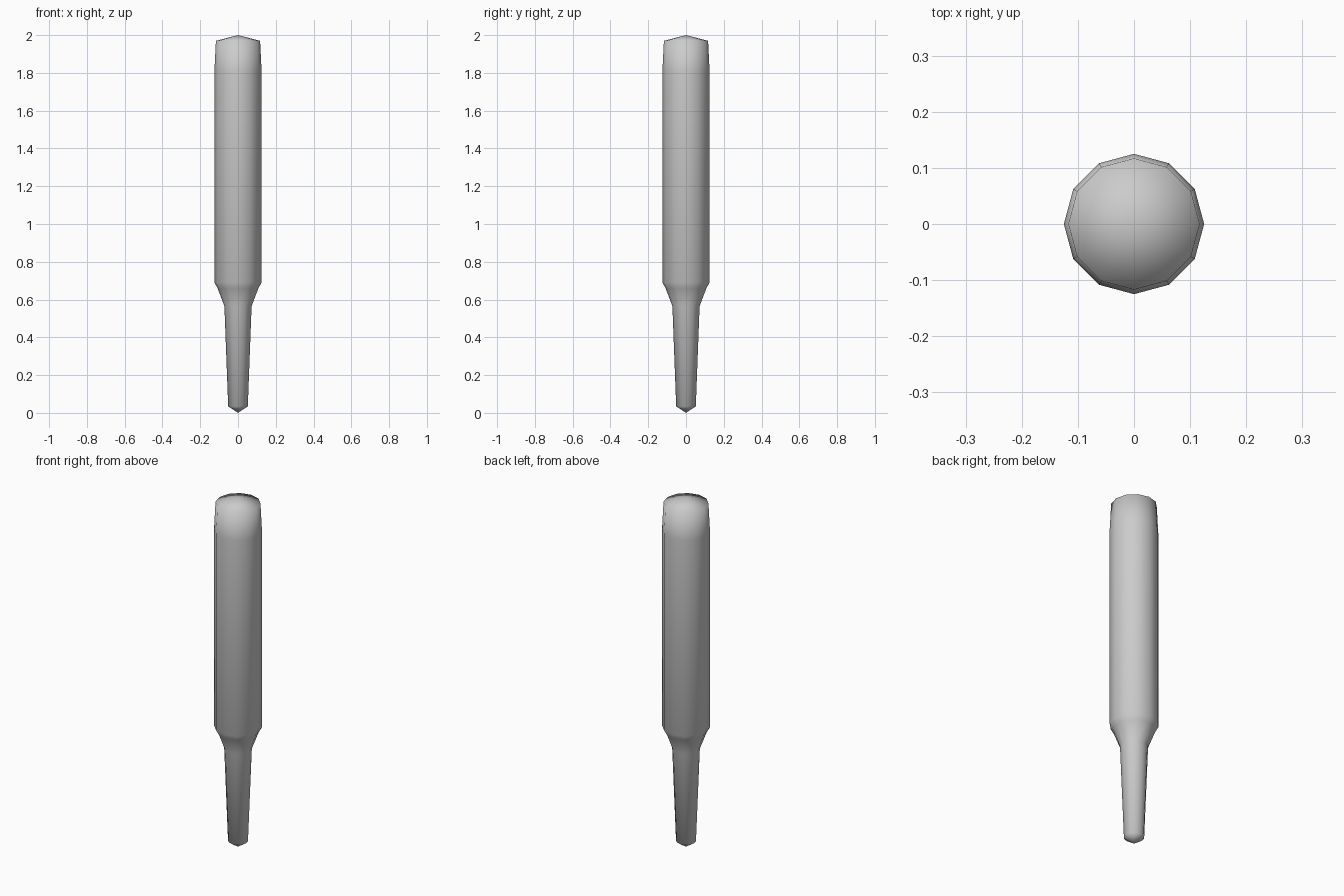
import bpy, bmesh, math

if "Cube" in bpy.data.objects:
    bpy.data.objects.remove(bpy.data.objects["Cube"])

SIDES = 12


def lathe(name, profile, bottom, top, material):
    """Revolve (radius, height) rings and close both ends with a shallow point."""
    bm = bmesh.new()
    rings = []
    for r, z in profile:
        rings.append([bm.verts.new((r * math.cos(i * math.tau / SIDES),
                                    r * math.sin(i * math.tau / SIDES), z))
                      for i in range(SIDES)])
    low = bm.verts.new((0, 0, bottom))
    high = bm.verts.new((0, 0, top))
    for i in range(SIDES):
        j = (i + 1) % SIDES
        bm.faces.new((low, rings[0][j], rings[0][i]))
        bm.faces.new((high, rings[-1][i], rings[-1][j]))
        for a, b in zip(rings, rings[1:]):
            bm.faces.new((a[i], a[j], b[j], b[i]))
    for f in bm.faces:
        f.smooth = True
    mesh = bpy.data.meshes.new(name)
    bm.to_mesh(mesh)
    bm.free()
    mesh.materials.append(material)
    obj = bpy.data.objects.new(name, mesh)
    bpy.context.collection.objects.link(obj)
    return obj


grey = bpy.data.materials.new("grey")
grey.diffuse_color = (0.6, 0.6, 0.6, 1)
grey.use_nodes = True
grey.node_tree.nodes["Principled BSDF"].inputs["Base Color"].default_value = grey.diffuse_color

# Tapered tip, flared shoulder, straight barrel and rounded cap
lathe("tapered_rod", [
    (0.052, 0.035),
    (0.072, 0.565),
    (0.108, 0.66),
    (0.125, 0.69),
    (0.125, 1.81),
    (0.117, 1.97),
], 0.0, 2.0, grey)
